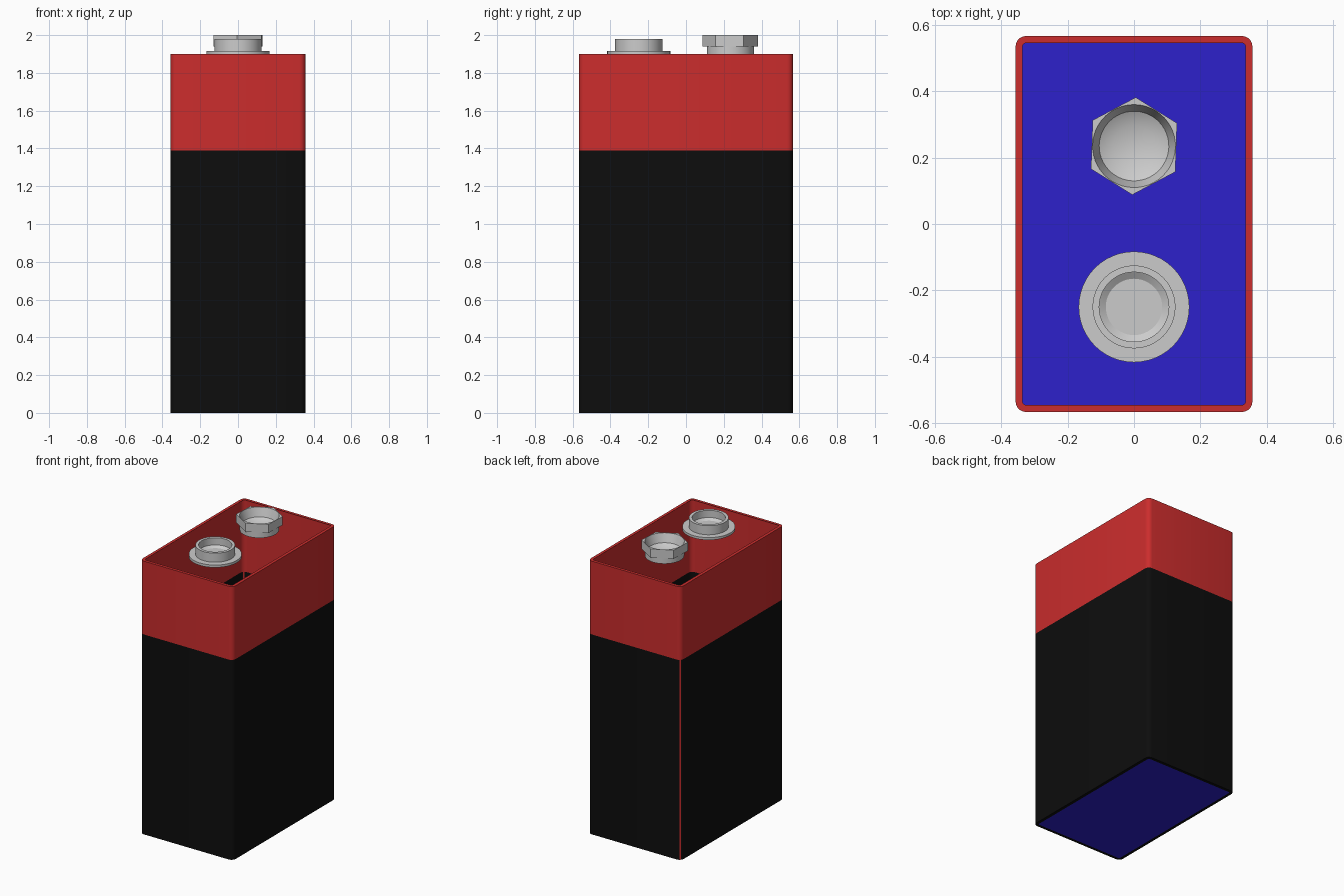
import bpy, bmesh, math

if "Cube" in bpy.data.objects:
    bpy.data.objects.remove(bpy.data.objects["Cube"])


def material(name, rgb):
    m = bpy.data.materials.new(name)
    m.diffuse_color = (*rgb, 1)
    m.use_nodes = True
    m.node_tree.nodes["Principled BSDF"].inputs["Base Color"].default_value = m.diffuse_color
    return m


RED = material("red", (0.60, 0.026, 0.026))
BLACK = material("black", (0.004, 0.004, 0.004))
BLUE = material("blue", (0.026, 0.015, 0.60))
METAL = material("metal grey", (0.60, 0.60, 0.60))


def finish(name, bm, mats, normals=True):
    if normals:
        bmesh.ops.recalc_face_normals(bm, faces=bm.faces)
    me = bpy.data.meshes.new(name)
    bm.to_mesh(me)
    bm.free()
    ob = bpy.data.objects.new(name, me)
    bpy.context.collection.objects.link(ob)
    for m in mats:
        me.materials.append(m)
    bpy.ops.object.select_all(action='DESELECT')
    ob.select_set(True)
    bpy.context.view_layer.objects.active = ob
    bpy.ops.object.shade_smooth_by_angle(angle=math.radians(31))
    return ob


def skin(bm, loops):
    """Join matching vertex loops with quads."""
    rings = [[bm.verts.new(p) for p in loop] for loop in loops]
    n = len(rings[0])
    for a, b in zip(rings, rings[1:]):
        for i in range(n):
            j = (i + 1) % n
            bm.faces.new((a[i], a[j], b[j], b[i]))
    return rings


def rounded_rect(hx, hy, r, z, seg=5):
    pts = []
    for k, (sx, sy) in enumerate(((1, 1), (-1, 1), (-1, -1), (1, -1))):
        for i in range(seg + 1):
            a = math.pi / 2 * (k + i / seg)
            pts.append((sx * (hx - r) + r * math.cos(a),
                        sy * (hy - r) + r * math.sin(a), z))
    return pts


# Casing: open-topped sleeve with narrow lips at top and bottom
HX, HY, R = 0.357, 0.567, 0.032
LX, LY, LR = 0.336, 0.546, 0.011
bm = bmesh.new()
skin(bm, [rounded_rect(LX, LY, LR, 0), rounded_rect(HX, HY, R, 0),
          rounded_rect(HX, HY, R, 1.39), rounded_rect(HX, HY, R, 1.9),
          rounded_rect(LX, LY, LR, 1.9)])
for f in bm.faces:
    c = f.calc_center_median()
    # red band above, plus the thin red seam on one back corner
    seam = abs(c.z - 0.695) < 0.1 and c.x < -HX + 0.012 and c.y > HY - 0.012
    f.material_index = 0 if c.z > 1.39 or seam else 1
finish("casing", bm, [RED, BLACK], normals=False)

# Bottom plate
bm = bmesh.new()
bm.faces.new([bm.verts.new(p) for p in reversed(rounded_rect(LX, LY, LR, 0))])
finish("bottom_plate", bm, [BLUE], normals=False)


def terminal(name, y, profile, seg=48, turn=0.0):
    """Lathe of (radius, z, is_hexagonal) steps, closed at both ends."""
    bm = bmesh.new()
    loops = []
    for r, z, hexa in profile:
        loop = []
        for i in range(seg):
            a = 2 * math.pi * i / seg
            rr = r
            if hexa:
                d = a % (math.pi / 3) - math.pi / 6
                rr = r * math.cos(math.pi / 6) / math.cos(d)
            loop.append((rr * math.cos(a + turn), y + rr * math.sin(a + turn), z))
        loops.append(loop)
    rings = skin(bm, loops)
    bm.faces.new(rings[0])
    bm.faces.new(rings[-1])
    finish(name, bm, [METAL])


# Round terminal: washer base with a hollow cup
terminal("round_terminal", -0.25, [
    (0.167, 1.9, 0), (0.167, 1.917, 0), (0.125, 1.917, 0), (0.125, 1.98, 0),
    (0.105, 1.98, 0), (0.105, 1.93, 0), (0.085, 1.917, 0)])

# Hexagonal terminal: round neck under a hollow hexagonal collar
terminal("hex_terminal", 0.235, [
    (0.124, 1.9, 0), (0.124, 1.94, 0), (0.147, 1.94, 1), (0.147, 2.0, 1),
    (0.125, 2.0, 0), (0.105, 1.94, 0), (0.063, 1.917, 0)],
    turn=math.radians(28))
